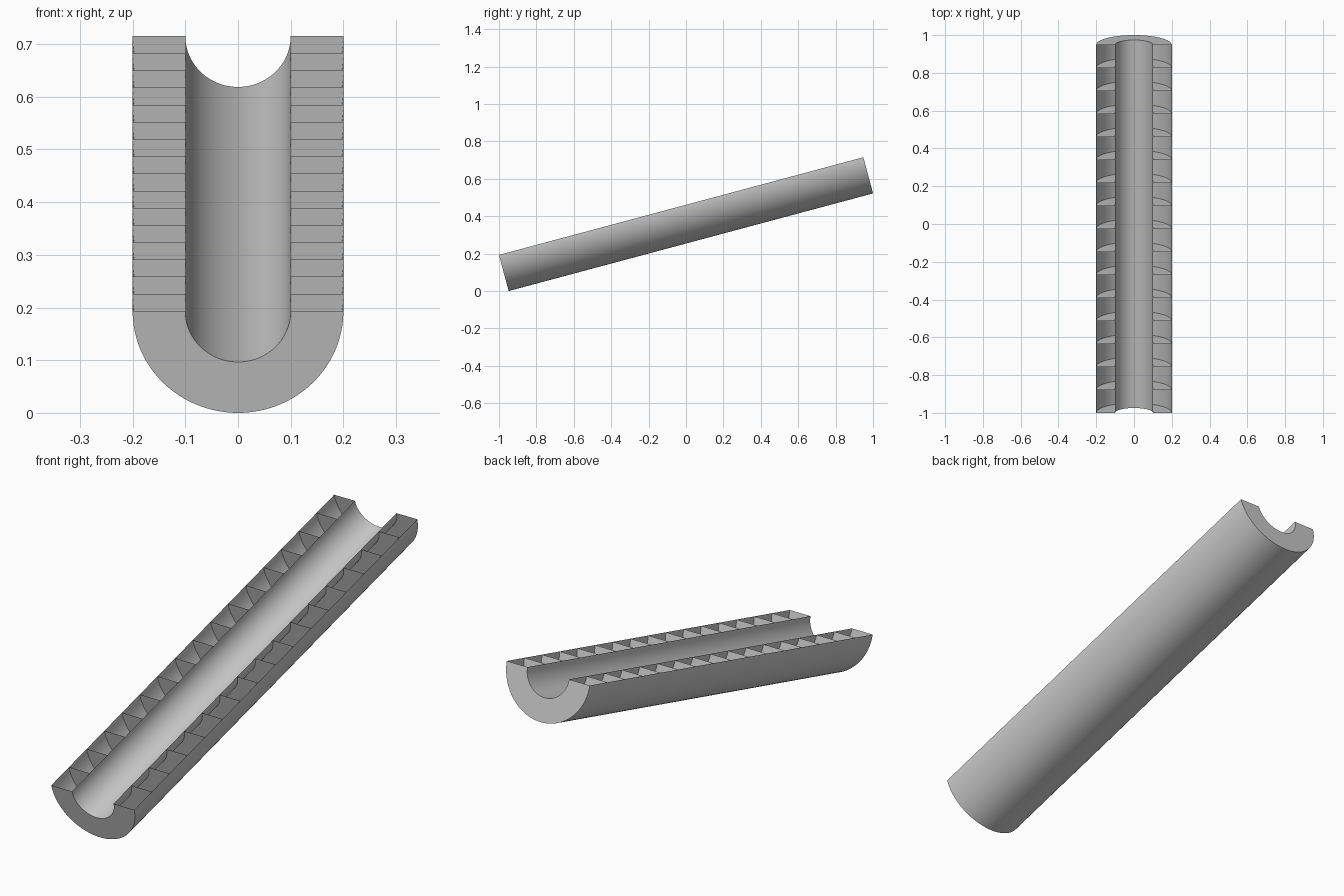
import bpy, bmesh, math
from mathutils import Matrix

cube = bpy.data.objects.get("Cube")
if cube:
    bpy.data.objects.remove(cube)

OUTER, INNER = 0.2, 0.1
TILT = math.radians(15)
LENGTH = (2 - OUTER * math.sin(TILT)) / math.cos(TILT)
CELLS, SEGMENTS = 16, 64

# Tilt the channel and set its lower front edge on the ground
PLACE = (Matrix.Translation((0, -1, OUTER * math.cos(TILT)))
         @ Matrix.Rotation(TILT, 4, "X"))

grey = bpy.data.materials.new("plain grey")
grey.use_nodes = True
colour = (0.6, 0.6, 0.6, 1)
grey.diffuse_color = colour
grey.node_tree.nodes["Principled BSDF"].inputs["Base Color"].default_value = colour


def arc(bm, radius, y):
    """Lower half circle of vertices across the channel."""
    angles = [math.pi * i / SEGMENTS for i in range(SEGMENTS + 1)]
    return [bm.verts.new((radius * math.cos(a), y, -radius * math.sin(a)))
            for a in angles]


def bridge(bm, a, b):
    """Strip of faces between two arcs."""
    for i in range(SEGMENTS):
        bm.faces.new((a[i], a[i + 1], b[i + 1], b[i]))


def finish(name, bm):
    mesh = bpy.data.meshes.new(name)
    bm.to_mesh(mesh)
    bm.free()
    mesh.materials.append(grey)
    mesh.transform(PLACE)
    obj = bpy.data.objects.new(name, mesh)
    bpy.context.collection.objects.link(obj)
    return obj


def half_pipe(name, radius, outward):
    bm = bmesh.new()
    ends = [arc(bm, radius, 0), arc(bm, radius, LENGTH)]
    bridge(bm, *(ends if outward else ends[::-1]))
    for face in bm.faces:
        face.smooth = True
    return finish(name, bm)


# Thin outer shell and inner trough
half_pipe("outer_shell", OUTER, True)
half_pipe("inner_trough", INNER, False)

# End caps and evenly spaced ribs dividing the hollow wall into cells
for i in range(CELLS + 1):
    bm = bmesh.new()
    y = LENGTH * i / CELLS
    rings = [arc(bm, OUTER, y), arc(bm, INNER, y)]
    bridge(bm, *(rings if i == CELLS else rings[::-1]))
    name = {0: "front_cap", CELLS: "back_cap"}.get(i, f"rib_{i}")
    finish(name, bm)
